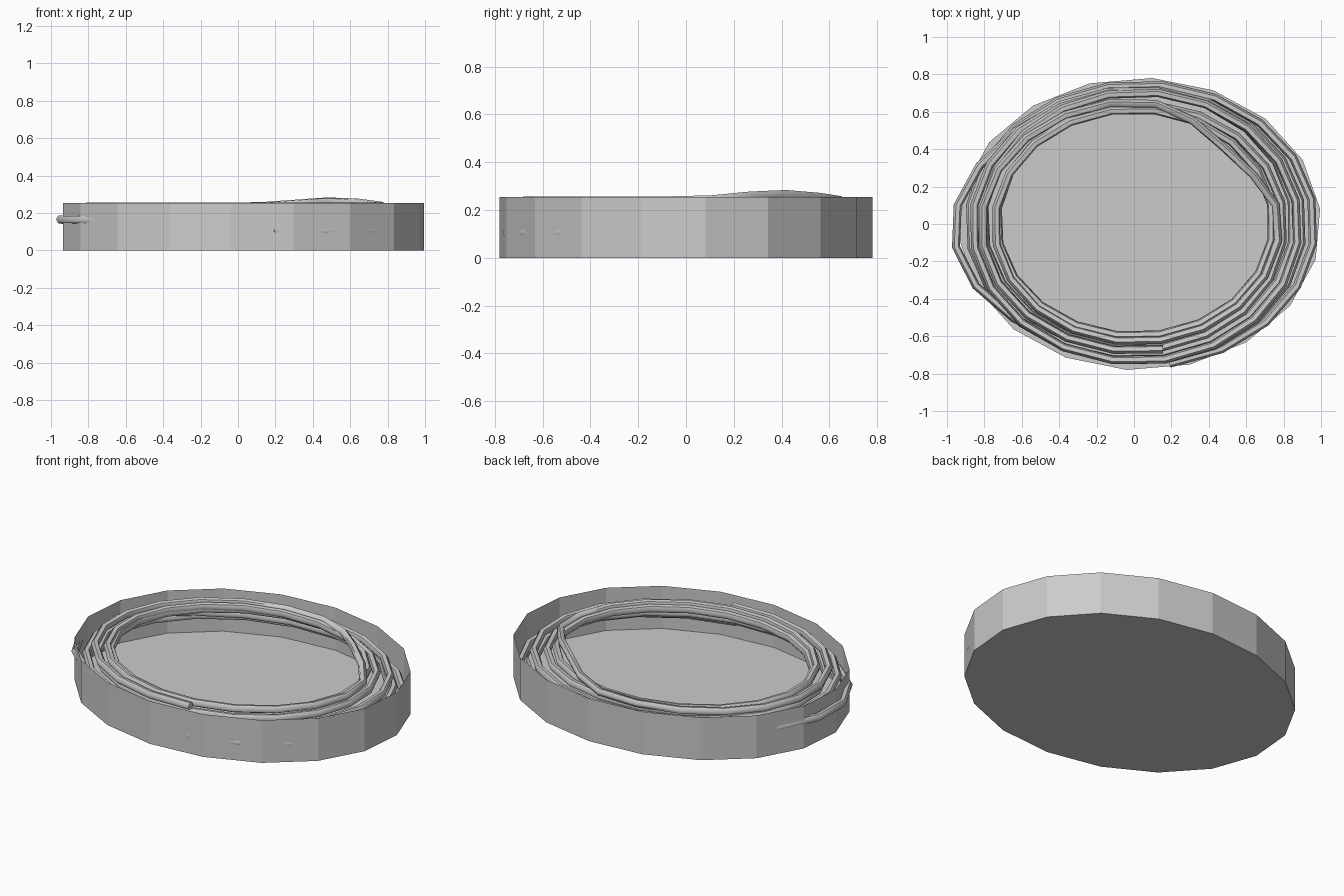
import bpy, bmesh, math

if "Cube" in bpy.data.objects:
    bpy.data.objects.remove(bpy.data.objects["Cube"])

# Open oval tray: thin 18-sided wall with a flat floor
CX, RX, RY, H, N = 0.03, 0.97, 0.782, 0.255, 18
bm = bmesh.new()
low, high = [], []
for i in range(N):
    a = math.radians(6 + 360 / N * i)
    x, y = CX + RX * math.cos(a), RY * math.sin(a)
    low.append(bm.verts.new((x, y, 0)))
    high.append(bm.verts.new((x, y, H)))
bm.faces.new(low[::-1])
for i in range(N):
    j = (i + 1) % N
    bm.faces.new((low[i], low[j], high[j], high[i]))
mesh = bpy.data.meshes.new("tray")
bm.to_mesh(mesh)
bm.free()
bpy.context.collection.objects.link(bpy.data.objects.new("tray", mesh))

# Loose rope coil: one strand, (x radius, y radius, height) at each full turn
TURNS = [(0.945, 0.758, 0.105), (0.90, 0.735, 0.125), (0.84, 0.70, 0.15),
         (0.88, 0.735, 0.19), (0.80, 0.67, 0.20), (0.73, 0.60, 0.22),
         (0.76, 0.63, 0.236), (0.84, 0.68, 0.236)]
STEPS = 20


def bump(angle, centre, width):
    d = (angle - centre + 180) % 360 - 180
    return 0.5 + 0.5 * math.cos(math.pi * d / width) if abs(d) < width else 0


points = []
for k in range((len(TURNS) - 1) * STEPS + 1):
    turn = min(k // STEPS, len(TURNS) - 2)
    f = k / STEPS - turn
    f = f * f * (3 - 2 * f)
    rx, ry, z = (p + (q - p) * f for p, q in zip(TURNS[turn], TURNS[turn + 1]))
    deg = -80 + k * 360 / STEPS
    a = math.radians(deg)
    x, y = 0.01 + rx * math.cos(a), ry * math.sin(a)
    if turn == 0:                        # flush against the front right wall
        x += 0.015
    if turn == 1:                        # loop that slips out through the left wall
        b = bump(deg, 190, 75)
        x -= 0.125 * b
        z += 0.02 * b
    if turn == len(TURNS) - 2:           # loose end lifted at the back right
        b = bump(deg, 43, 45)
        x -= 0.08 * b
        y -= 0.05 * b
        z += 0.027 * b
    points.append((x, y, z))

curve = bpy.data.curves.new("rope_coil", "CURVE")
curve.dimensions = "3D"
curve.bevel_depth = 0.022
curve.bevel_resolution = 1
curve.use_fill_caps = True
spline = curve.splines.new("POLY")
spline.points.add(len(points) - 1)
for sp, p in zip(spline.points, points):
    sp.co = (*p, 1)
rope = bpy.data.objects.new("rope_coil", curve)
bpy.context.collection.objects.link(rope)
bpy.context.view_layer.objects.active = rope
rope.select_set(True)
bpy.ops.object.convert(target="MESH")
bpy.ops.object.shade_smooth_by_angle(angle=math.radians(60))
